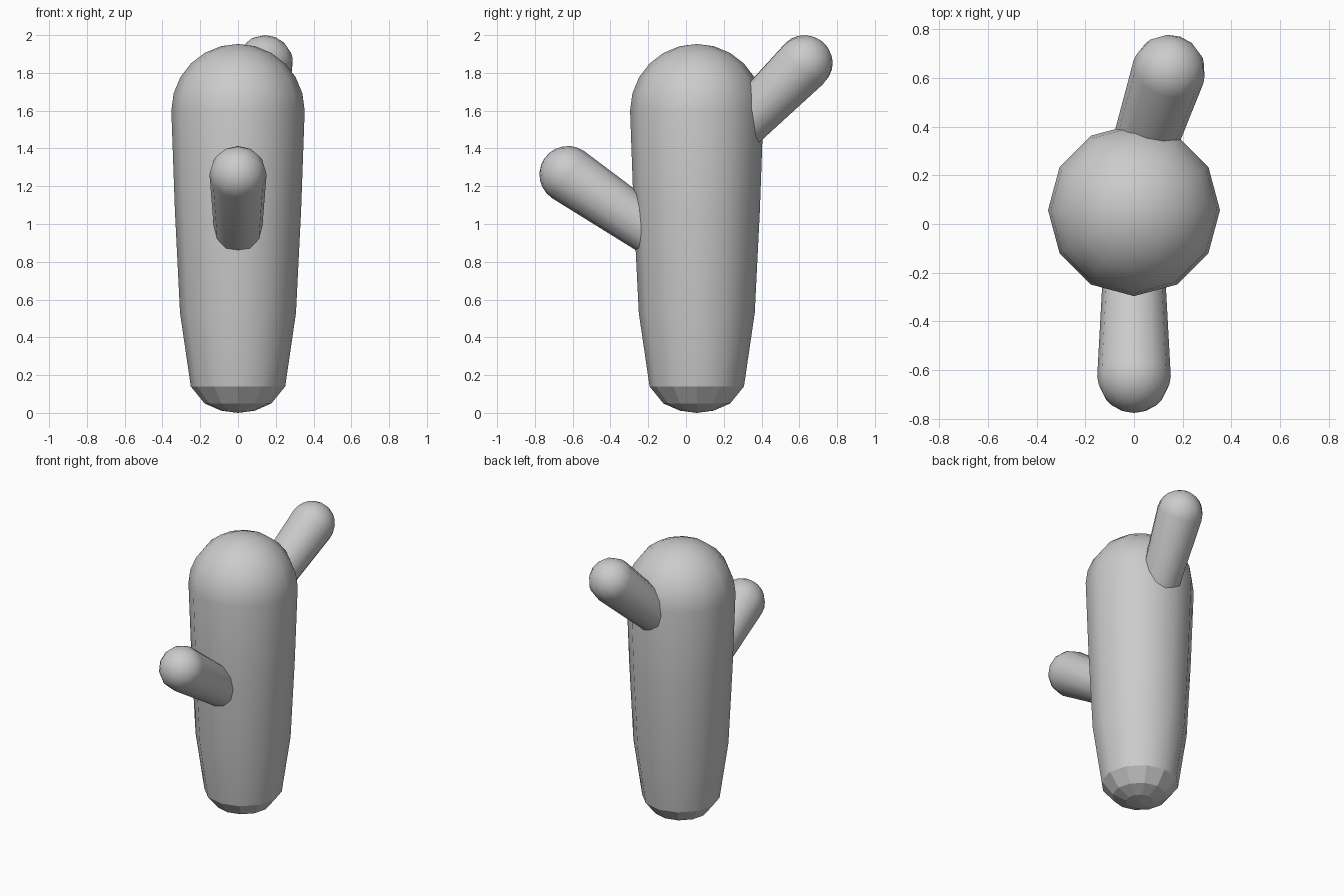
import bpy, bmesh
from math import sin, cos, pi, radians
from mathutils import Vector

if "Cube" in bpy.data.objects:
    bpy.data.objects.remove(bpy.data.objects["Cube"])

SIDES = 12


def dome(radius, z, steps):
    """Profile points of a quarter circle, ending on the axis."""
    return [(radius * cos(i * pi / 2 / steps), z + radius * sin(i * pi / 2 / steps))
            for i in range(steps)] + [(0, z + radius)]


def lathe(name, profile, flat_below=None):
    """Spin (radius, z) points around z into a closed 12-sided solid."""
    bm = bmesh.new()
    rings = []
    for r, z in profile:
        if r == 0:
            rings.append([bm.verts.new((0, 0, z))] * SIDES)
        else:
            rings.append([bm.verts.new((r * cos(2 * pi * k / SIDES),
                                        r * sin(2 * pi * k / SIDES), z))
                          for k in range(SIDES)])
    for low, high in zip(rings, rings[1:]):
        for k in range(SIDES):
            n = (k + 1) % SIDES
            quad = [low[k], low[n], high[n], high[k]]
            bm.faces.new(list(dict.fromkeys(quad)))
    bmesh.ops.recalc_face_normals(bm, faces=bm.faces)
    mesh = bpy.data.meshes.new(name)
    bm.to_mesh(mesh)
    bm.free()
    obj = bpy.data.objects.new(name, mesh)
    bpy.context.collection.objects.link(obj)
    bpy.ops.object.select_all(action='DESELECT')
    obj.select_set(True)
    bpy.context.view_layer.objects.active = obj
    bpy.ops.object.shade_smooth_by_angle(angle=radians(40))
    if flat_below is not None:
        for p in mesh.polygons:
            if p.center.z < flat_below:
                p.use_smooth = False
    return obj


# Tapered trunk with faceted foot and round top
trunk = lathe("trunk",
              [(0, 0), (0.09, 0.012), (0.177, 0.05), (0.25, 0.14), (0.307, 0.53),
               (0.334, 1.07)] + dome(0.353, 1.6, 6),
              flat_below=0.13)
trunk.location = (0, 0.057, 0)


def arm(name, tip, direction, length=0.6):
    """Tapered round-ended arm, its root buried in the trunk."""
    obj = lathe(name, [(0, -length), (0.124, -length)] + dome(0.151, 0, 6))
    obj.location = tip
    obj.rotation_mode = 'QUATERNION'
    obj.rotation_quaternion = Vector(direction).to_track_quat('Z', 'Y')
    return obj


# Low front arm and high back arm
arm("front_arm", (0, -0.625, 1.262), (0, -0.825, 0.565))
arm("back_arm", (0.142, 0.626, 1.849), (0.333, 1, 1.0))
